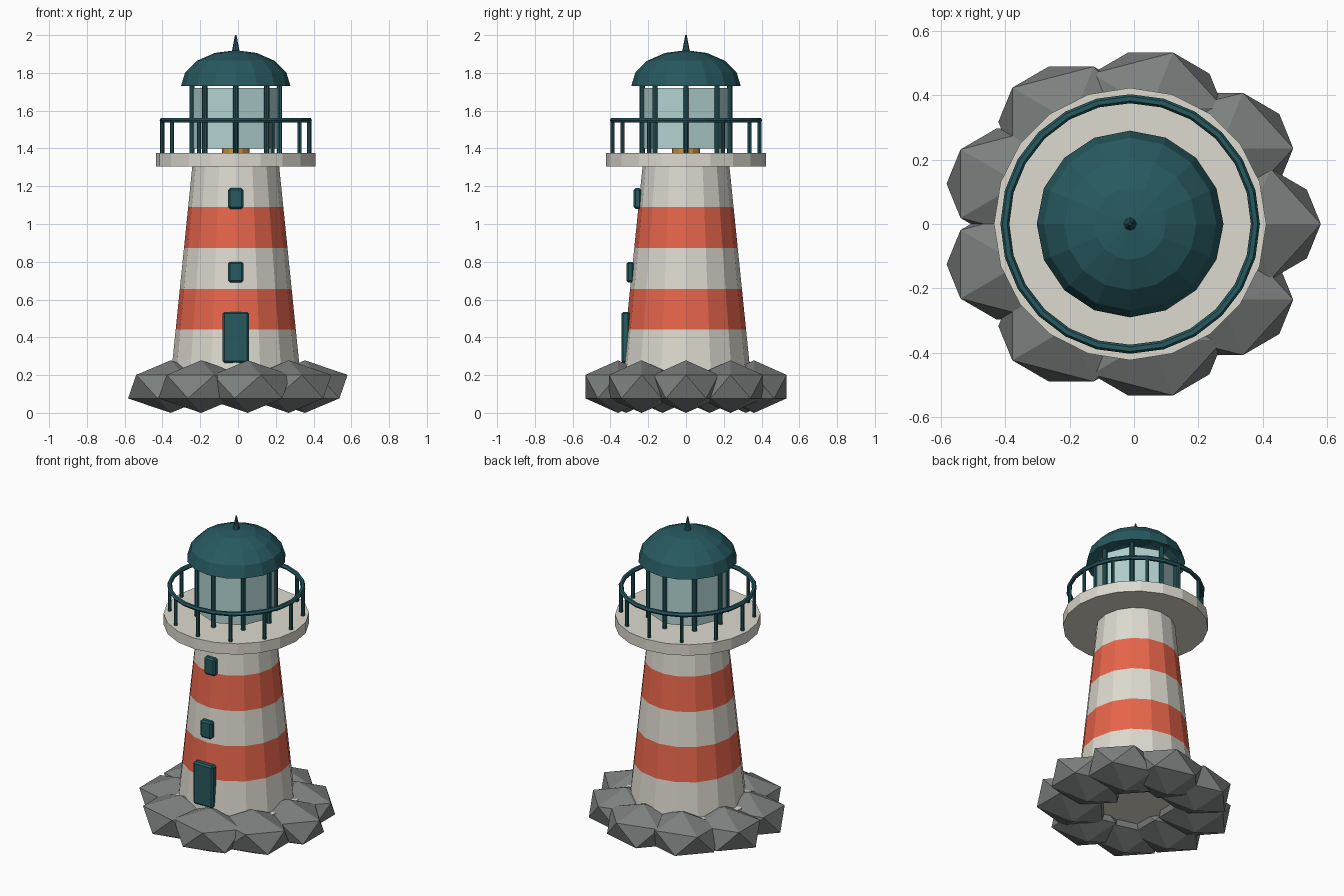
import bpy, bmesh
from math import sin, cos, pi, tau
from mathutils import Matrix

if "Cube" in bpy.data.objects:
    bpy.data.objects.remove(bpy.data.objects["Cube"])

CX = -0.012  # tower axis


def material(name, rgb):
    m = bpy.data.materials.new(name)
    m.diffuse_color = (*rgb, 1)
    m.use_nodes = True
    m.node_tree.nodes["Principled BSDF"].inputs["Base Color"].default_value = m.diffuse_color
    return m


CREAM = material("cream", (0.72, 0.70, 0.62))
CORAL = material("coral", (0.80, 0.13, 0.07))
TEAL = material("teal", (0.02, 0.10, 0.115))
STONE = material("stone", (0.20, 0.215, 0.21))
GLASS = material("glass", (0.45, 0.66, 0.65))
BRASS = material("brass", (0.55, 0.29, 0.06))


def finish(name, bm, mat):
    me = bpy.data.meshes.new(name)
    bm.to_mesh(me)
    bm.free()
    ob = bpy.data.objects.new(name, me)
    bpy.context.collection.objects.link(ob)
    me.materials.append(mat)
    return ob


def frustum(name, r1, r2, z1, z2, sides, mat, x=0, y=0):
    bm = bmesh.new()
    bmesh.ops.create_cone(bm, cap_ends=True, segments=sides, radius1=r1, radius2=r2,
                          depth=z2 - z1,
                          matrix=Matrix.Translation((CX + x, y, (z1 + z2) / 2)))
    return finish(name, bm, mat)


def panel(name, width, depth, z1, z2, y):
    bm = bmesh.new()
    bmesh.ops.create_cube(bm, size=1, matrix=Matrix.Translation((CX, y, (z1 + z2) / 2))
                          @ Matrix.Diagonal((width, depth, z2 - z1, 1)))
    bmesh.ops.bevel(bm, geom=bm.edges[:], offset=0.01, segments=1, affect='EDGES')
    return finish(name, bm, TEAL)


def around(count, radius):
    for i in range(count):
        a = tau * i / count
        yield i + 1, radius * cos(a), radius * sin(a)


# Ring of squashed boulders
for i, x, y in around(9, 0.366):
    bm = bmesh.new()
    bmesh.ops.create_icosphere(bm, subdivisions=1, radius=0.253,
                               matrix=Matrix.Translation((CX + x, y, 0.139))
                               @ Matrix.Diagonal((1, 0.8, 0.55, 1)))
    finish(f"rock_{i}", bm, STONE)

# Foundation and five stacked tower bands
frustum("foundation", 0.375, 0.375, 0.11, 0.225, 16, CREAM)
Z0, BAND, R0, R1 = 0.225, 0.216, 0.34, 0.23
for i in range(5):
    ra, rb = (R0 + (R1 - R0) * k / 5 for k in (i, i + 1))
    frustum(f"tower_band_{i + 1}", ra, rb, Z0 + BAND * i, Z0 + BAND * (i + 1), 16,
            CORAL if i % 2 else CREAM)

# Door and windows
panel("door", 0.14, 0.045, 0.265, 0.535, -0.32)
panel("lower_window", 0.08, 0.04, 0.69, 0.80, -0.295)
panel("upper_window", 0.08, 0.04, 1.08, 1.19, -0.257)

# Gallery deck with railing
frustum("gallery_deck", 0.423, 0.423, 1.305, 1.375, 20, CREAM)
for i, x, y in around(12, 0.389):
    frustum(f"rail_post_{i}", 0.011, 0.011, 1.37, 1.55, 8, TEAL, x, y)
bpy.ops.mesh.primitive_torus_add(location=(CX, 0, 1.55), major_radius=0.389,
                                 minor_radius=0.014, major_segments=24, minor_segments=6)
rail = bpy.context.object
rail.name = "gallery_rail"
rail.data.materials.append(TEAL)

# Lantern room
frustum("lamp", 0.073, 0.073, 1.37, 1.55, 12, BRASS)
frustum("lantern_glass", 0.228, 0.228, 1.40, 1.72, 8, GLASS)
for i, x, y in around(8, 0.232):
    frustum(f"lantern_mullion_{i}", 0.014, 0.014, 1.37, 1.74, 8, TEAL, x, y)

# Domed roof: upper half of a flattened sphere
bm = bmesh.new()
bmesh.ops.create_uvsphere(bm, u_segments=16, v_segments=8, radius=0.29)
bmesh.ops.delete(bm, geom=[v for v in bm.verts if v.co.z < -0.001], context='VERTS')
bm.transform(Matrix.Translation((CX, 0, 1.73)) @ Matrix.Diagonal((1, 1, 0.655, 1)))
finish("dome_roof", bm, TEAL)
frustum("finial", 0.022, 0.004, 1.905, 2.0, 8, TEAL)
